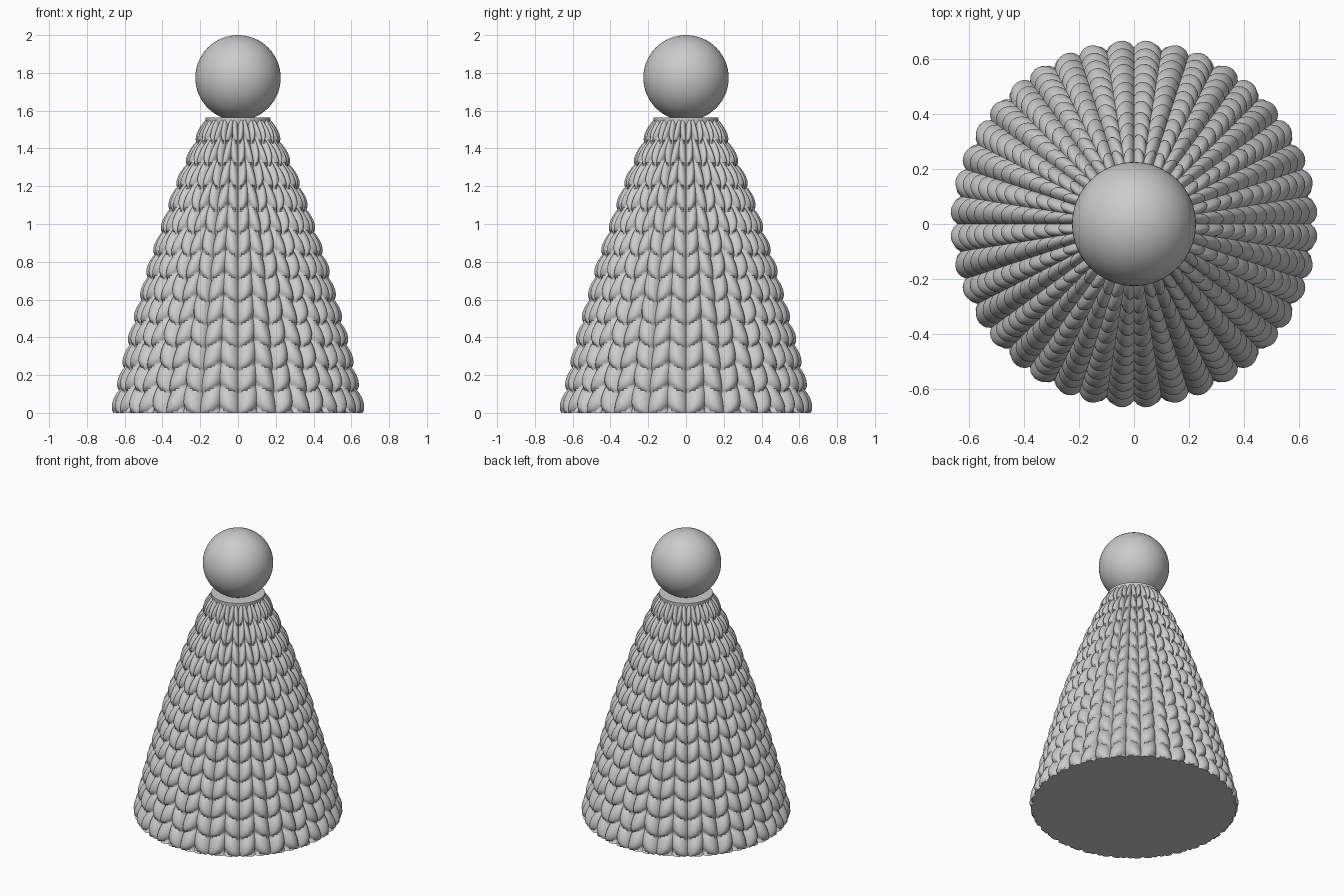
import bpy, bmesh, math

cube = bpy.data.objects.get("Cube")
if cube:
    bpy.data.objects.remove(cube, do_unlink=True)

grey = bpy.data.materials.new("light grey")
grey.use_nodes = True
grey.diffuse_color = (0.6, 0.6, 0.6, 1)
grey.node_tree.nodes["Principled BSDF"].inputs["Base Color"].default_value = (0.6, 0.6, 0.6, 1)

COLS, ROWS, TOP = 40, 13, 1.555
SEG, STEP = 8, 12
ENVELOPE = [(0, .68), (.4, .585), (.8, .475), (1.2, .34), (1.4, .255), (TOP, .185)]


def envelope(z):
    for (z0, r0), (z1, r1) in zip(ENVELOPE, ENVELOPE[1:]):
        if z <= z1:
            return r0 + (r1 - r0) * (z - z0) / (z1 - z0)
    return ENVELOPE[-1][1]


def finish(obj, angle):
    obj.data.materials.append(grey)
    bpy.ops.object.select_all(action='DESELECT')
    obj.select_set(True)
    bpy.context.view_layer.objects.active = obj
    bpy.ops.object.shade_smooth_by_angle(angle=math.radians(angle))


# Knitted body: columns of plump stitches leaning alternately into V shapes
bm = bmesh.new()
n = COLS * SEG
rings = []
row_h = TOP / ROWS
for j in range(ROWS * STEP + 1):
    ring = []
    for i in range(n):
        angle = math.pi / 2 + math.tau * i / n
        u = (i % SEG) / SEG
        lean = u if (i // SEG) % 2 == 0 else 1 - u
        z = j * row_h / STEP
        t = (j / STEP - 0.4 * lean + 0.15) % 1
        belly = math.sin(math.pi * t ** 0.75) ** 0.6
        across = math.sin(math.pi * u) ** 0.7
        out = envelope(z)
        r = out - (0.012 + 0.028 * out) * (1 - across) - 0.028 * (1 - belly)
        ring.append(bm.verts.new((r * math.cos(angle), r * math.sin(angle), z)))
    rings.append(ring)
for low, high in zip(rings, rings[1:]):
    for i in range(n):
        k = (i + 1) % n
        bm.faces.new((low[i], low[k], high[k], high[i]))
bm.faces.new(rings[0][::-1])
bm.faces.new(rings[-1])
mesh = bpy.data.meshes.new("knitted_body")
bm.to_mesh(mesh)
bm.free()
body = bpy.data.objects.new("knitted_body", mesh)
bpy.context.collection.objects.link(body)
finish(body, 45)

# Collar disc closing the top
bpy.ops.mesh.primitive_cylinder_add(vertices=64, radius=0.172, depth=0.06, location=(0, 0, 1.535))
bpy.context.object.name = "collar"
finish(bpy.context.object, 40)

# Round knob
bpy.ops.mesh.primitive_uv_sphere_add(segments=64, ring_count=32, radius=0.226, location=(0, 0, 1.774))
bpy.context.object.name = "knob"
finish(bpy.context.object, 60)
